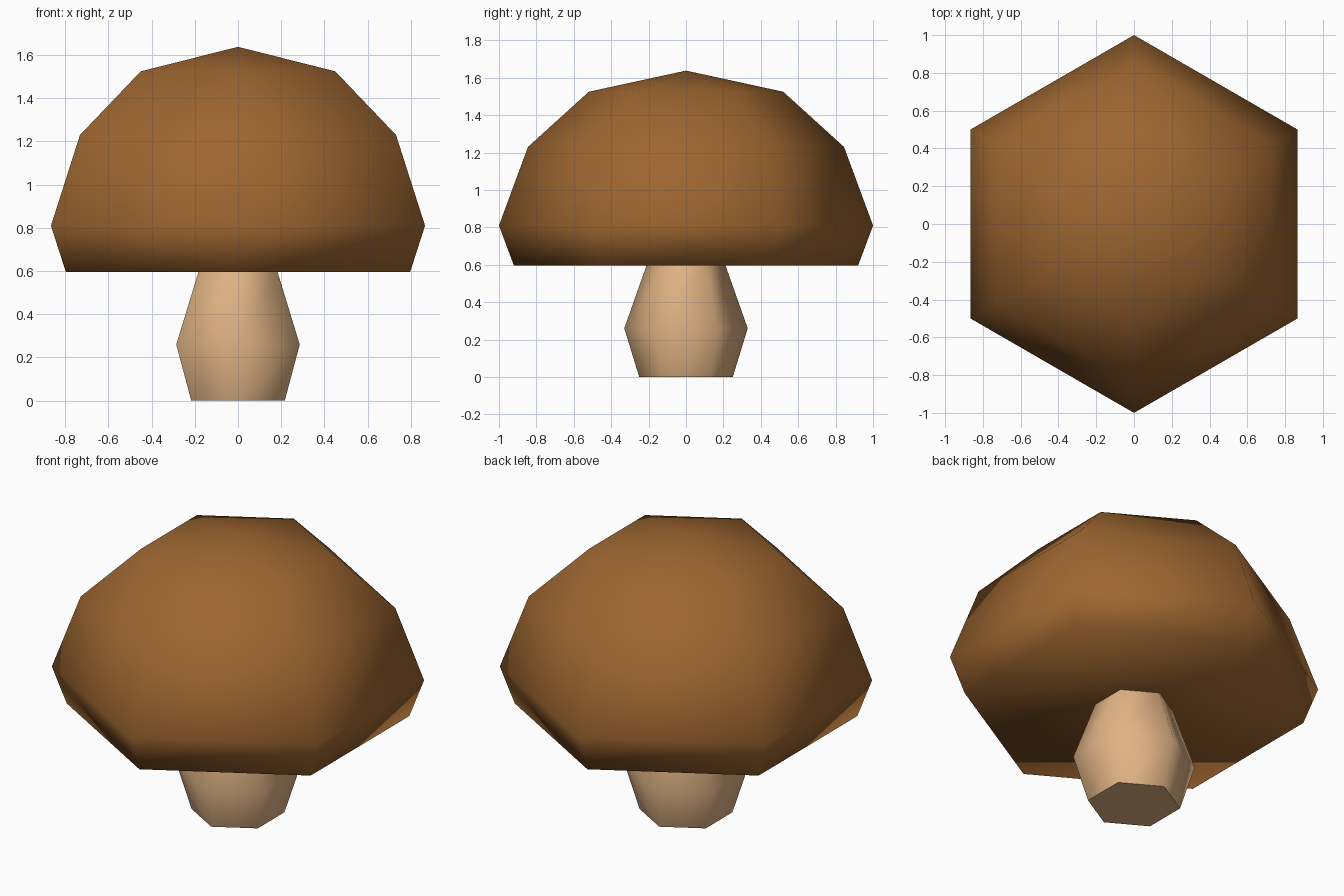
import bpy
import bmesh
from math import cos, sin, pi, radians

cube = bpy.data.objects.get("Cube")
if cube:
    bpy.data.objects.remove(cube, do_unlink=True)

SIDES = 6


def make_material(name, color):
    mat = bpy.data.materials.new(name)
    mat.use_nodes = True
    mat.diffuse_color = color
    mat.node_tree.nodes["Principled BSDF"].inputs["Base Color"].default_value = color
    return mat


def lathe(name, profile, mat, smooth_angle, apex=None):
    """Six-sided turned solid from (radius, z) rings, with corners on +y and -y."""
    bm = bmesh.new()
    rings = []
    for r, z in profile:
        angles = [pi / 2 + 2 * pi * i / SIDES for i in range(SIDES)]
        rings.append([bm.verts.new((r * cos(a), r * sin(a), z)) for a in angles])
    for low, high in zip(rings, rings[1:]):
        for i in range(SIDES):
            j = (i + 1) % SIDES
            bm.faces.new((low[i], low[j], high[j], high[i]))
    bm.faces.new(rings[0][::-1])
    top = rings[-1]
    if apex is None:
        bm.faces.new(top)
    else:
        tip = bm.verts.new((0, 0, apex))
        for i in range(SIDES):
            bm.faces.new((top[i], top[(i + 1) % SIDES], tip))
    mesh = bpy.data.meshes.new(name)
    bm.to_mesh(mesh)
    bm.free()
    mesh.materials.append(mat)
    obj = bpy.data.objects.new(name, mesh)
    bpy.context.collection.objects.link(obj)
    bpy.ops.object.select_all(action="DESELECT")
    obj.select_set(True)
    bpy.context.view_layer.objects.active = obj
    bpy.ops.object.shade_smooth_by_angle(angle=radians(smooth_angle))
    return obj


brown = make_material("cap brown", (0.34, 0.133, 0.03, 1))
cream = make_material("stem cream", (0.74, 0.45, 0.23, 1))

# Domed cap with a tucked-in rim and flat underside, smooth all over
lathe("cap", [(0.92, 0.595), (1.0, 0.81), (0.845, 1.23), (0.52, 1.525)],
      brown, 180, apex=1.638)

# Bulging stem with a crisp flat foot
lathe("stem", [(0.25, 0), (0.33, 0.26), (0.21, 0.6)], cream, 65)
